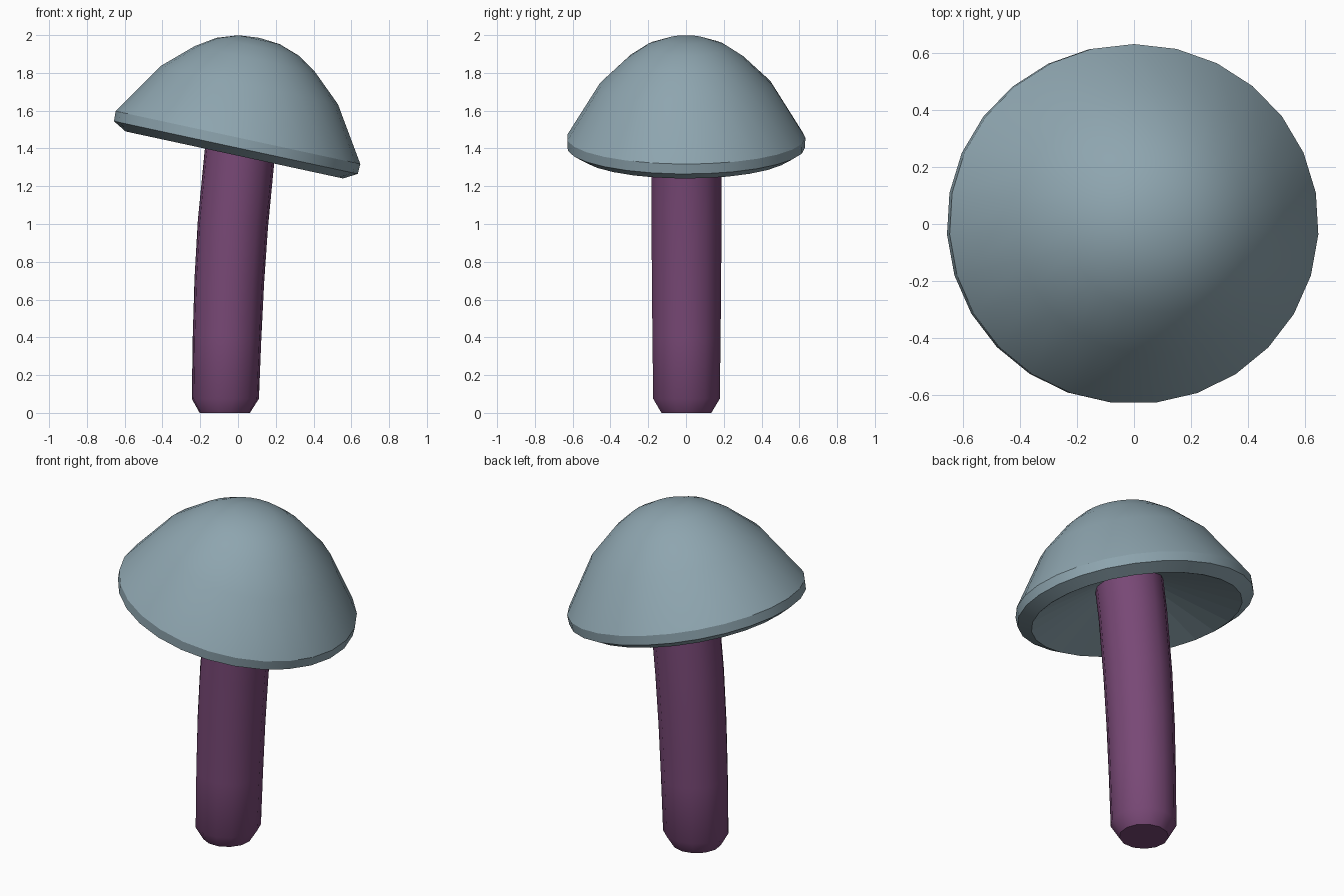
import bpy, bmesh, math
from mathutils import Matrix, Vector

if "Cube" in bpy.data.objects:
    bpy.data.objects.remove(bpy.data.objects["Cube"])


def material(name, rgb):
    m = bpy.data.materials.new(name)
    m.diffuse_color = (*rgb, 1)
    m.use_nodes = True
    m.node_tree.nodes["Principled BSDF"].inputs["Base Color"].default_value = m.diffuse_color
    return m


def lofted(name, rings, sides, mat, flat_first=False):
    """Skin rings of (matrix, radius); a zero radius makes a pole, open ends are capped."""
    bm = bmesh.new()
    loops = []
    for mx, r in rings:
        count = sides if r > 0 else 1
        loops.append([bm.verts.new(mx @ Vector((r * math.sin(2 * math.pi * i / sides),
                                                r * math.cos(2 * math.pi * i / sides), 0)))
                      for i in range(count)])
    for k, (a, b) in enumerate(zip(loops, loops[1:])):
        for i in range(sides):
            j = (i + 1) % sides
            quad = [a[i % len(a)], a[j % len(a)], b[j % len(b)], b[i % len(b)]]
            f = bm.faces.new(list(dict.fromkeys(quad)))
            f.material_index = 0
    for end in (loops[0], loops[-1]):
        if len(end) > 1:
            bm.faces.new(end)
    bmesh.ops.recalc_face_normals(bm, faces=bm.faces)
    me = bpy.data.meshes.new(name)
    bm.to_mesh(me)
    bm.free()
    me.materials.append(mat)
    ob = bpy.data.objects.new(name, me)
    bpy.context.collection.objects.link(ob)
    bpy.ops.object.select_all(action='DESELECT')
    ob.select_set(True)
    bpy.context.view_layer.objects.active = ob
    bpy.ops.object.shade_smooth_by_angle(angle=math.radians(30))
    if flat_first:  # faceted hollow underside
        for p in me.polygons[:sides]:
            p.use_smooth = False
    return ob


cap_mat = material("grey blue", (0.27, 0.376, 0.429))
stem_mat = material("plum purple", (0.188, 0.065, 0.18))

# Cap: tilted dome with a bevelled rim and hollow underside
tilt = Matrix.Translation((0, 0, 1.4575)) @ Matrix.Rotation(math.radians(12.2), 4, 'Y')
widen = Matrix.Diagonal((1.05, 1, 1, 1))
profile = [(0, .16), (.562, -.094), (.63, -.054), (.632, 0), (.458, .284),
           (.311, .425), (.213, .492), (.107, .53), (0, .54)]
lofted("mushroom_cap", [(tilt @ Matrix.Translation((0, 0, h)) @ widen, r) for r, h in profile],
       27, cap_mat, flat_first=True)

# Stem: gently bent column with a chamfered foot: x, z, lean in degrees, radius
path = [(-.07, 0, 0, .134), (-.067, .075, 0, .179), (-.058, .4, 2, .183),
        (-.046, .7, 3, .186), (-.027, 1.0, 5, .188), (.008, 1.36, 8, .188), (.04, 1.58, 10, .188)]
lofted("mushroom_stem", [(Matrix.Translation((x, 0, z)) @ Matrix.Rotation(math.radians(a), 4, 'Y'), r)
                         for x, z, a, r in path], 13, stem_mat)
